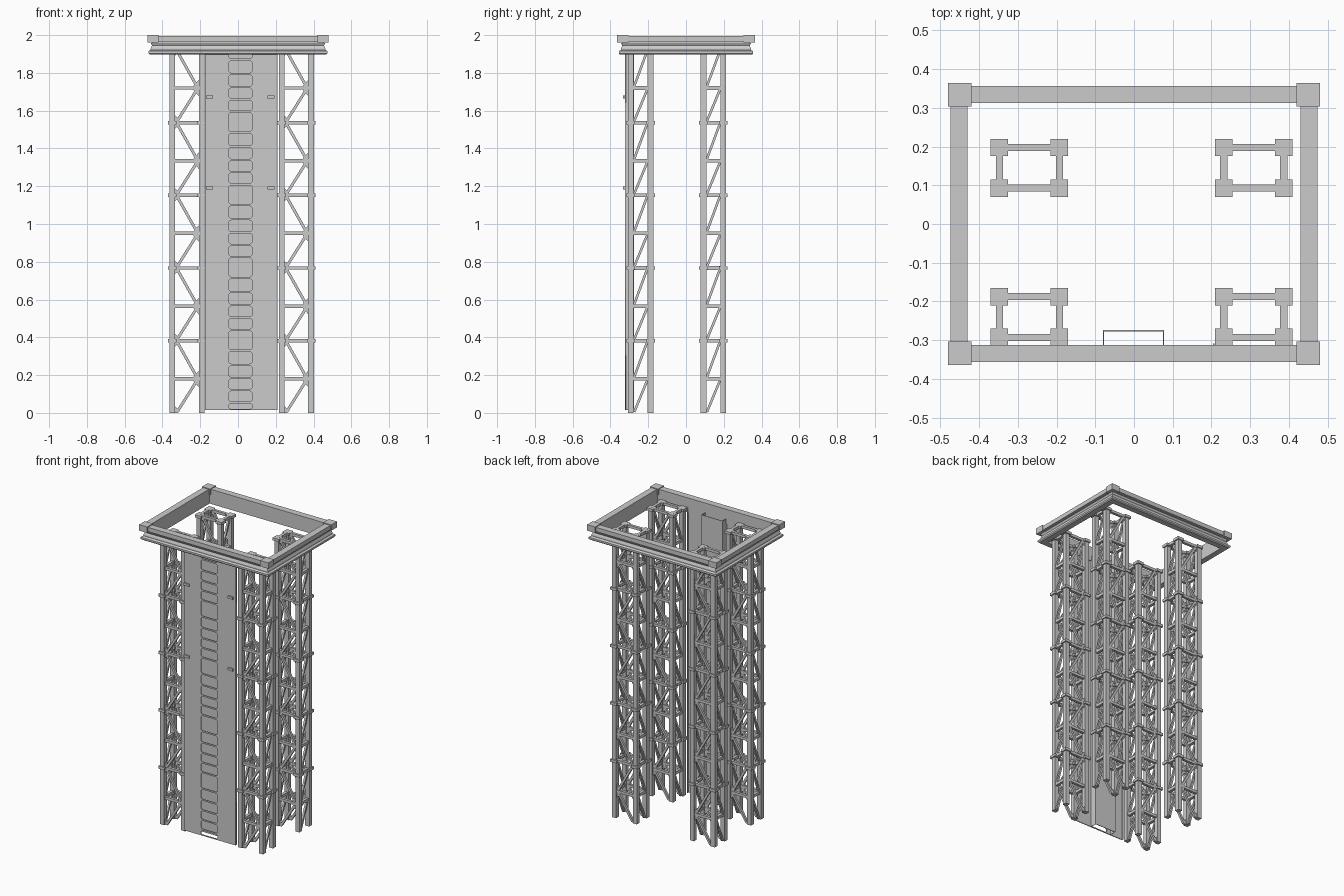
import bpy, bmesh, math
from mathutils import Vector, Matrix

if "Cube" in bpy.data.objects:
    bpy.data.objects.remove(bpy.data.objects["Cube"])

MOD = 0.385          # height of one truss module
HX, HY = 0.0775, 0.0525   # half spacing of the tower posts


def finish(bm, name):
    bmesh.ops.recalc_face_normals(bm, faces=bm.faces)
    me = bpy.data.meshes.new(name)
    bm.to_mesh(me)
    bm.free()
    ob = bpy.data.objects.new(name, me)
    bpy.context.collection.objects.link(ob)
    return ob


def box(bm, lo, hi):
    lo, hi = Vector(lo), Vector(hi)
    m = Matrix.Translation((lo + hi) / 2) @ Matrix.Diagonal((*(hi - lo), 1))
    bmesh.ops.create_cube(bm, size=1, matrix=m)


def bar(bm, a, b, w):
    # square bar between two points
    a, b = Vector(a), Vector(b)
    d = b - a
    side = Vector((0, 1, 0)) if abs(d.x) > abs(d.y) else Vector((1, 0, 0))
    z = d.normalized()
    m = Matrix((side, z.cross(side), z)).transposed().to_4x4()
    bmesh.ops.create_cube(bm, size=1, matrix=Matrix.Translation((a + b) / 2) @ m
                          @ Matrix.Diagonal((w, w, d.length, 1)))


def prism(bm, pts, offset):
    f = bm.faces.new([bm.verts.new(p) for p in pts])
    r = bmesh.ops.extrude_face_region(bm, geom=[f])
    bmesh.ops.translate(bm, vec=offset,
                        verts=[v for v in r["geom"] if isinstance(v, bmesh.types.BMVert)])
    bm.faces.new([bm.verts.new(p) for p in pts])
    bm.faces.remove(f) if f.is_valid else None


def build_tower(name):
    bm = bmesh.new()
    # corner posts and joint collars
    for sx in (-1, 1):
        for sy in (-1, 1):
            x, y = sx * HX, sy * HY
            box(bm, (x - .015, y - .015, 0), (x + .015, y + .015, 5 * MOD))
            for k in range(1, 6):
                z = k * MOD
                box(bm, (x - .0225, y - .0225, z - .012), (x + .0225, y + .0225, z + .006))
    for k in range(5):
        z0, zm, z1 = k * MOD, k * MOD + .18, (k + 1) * MOD
        # horizontal rails
        for z in (zm, z1 - .003):
            for s in (-1, 1):
                bar(bm, (-HX, s * HY, z), (HX, s * HY, z), .018)
                bar(bm, (s * HX, -HY, z), (s * HX, HY, z), .019)
        # diagonals: K bracing front and back, parallel slants on the sides
        for s in (-1, 1):
            y, x = s * HY, s * HX
            bar(bm, (-.052, y, z0 + .005), (.052, y, zm - .01), .015)
            bar(bm, (.052, y, zm + .01), (-.052, y, z1 - .01), .015)
            bar(bm, (x, -.034, z0 + .005), (x, .034, zm - .01), .013)
            bar(bm, (x, -.034, zm + .01), (x, .034, z1 - .01), .013)
            # gussets at the bracing nodes
            prism(bm, [(.064, y - .006, zm - .045), (.064, y - .006, zm + .045),
                       (.035, y - .006, zm + .012), (.035, y - .006, zm - .012)], (0, .012, 0))
            prism(bm, [(-.064, y - .006, z1 - .035), (-.064, y - .006, z1),
                       (-.035, y - .006, z1 - .008)], (0, .012, 0))
            prism(bm, [(-.064, y - .006, z0), (-.064, y - .006, z0 + .035),
                       (-.04, y - .006, z0 + .012), (-.05, y - .006, z0)], (0, .012, 0))
    return finish(bm, name)


# four lattice towers sharing one mesh
tower = build_tower("front_left_tower")
tower.location = (-.27, -.24, 0)
for name, x, y in (("front_right_tower", .309, -.24), ("back_left_tower", -.27, .145),
                   ("back_right_tower", .309, .145)):
    t = tower.copy()
    t.name = name
    t.location = (x, y, 0)
    bpy.context.collection.objects.link(t)

# moulded top frame: profile (inset, z) swept round a rectangle
profile = [(.05, 1.897), (.012, 1.897), (.006, 1.903), (.006, 1.915), (.018, 1.922),
           (.018, 1.93), (.025, 1.945), (.018, 1.958), (.025, 1.958), (.025, 1.966),
           (.006, 1.966), (.006, 1.995), (.05, 1.995)]
bm = bmesh.new()
rings = []
for sx, sy in ((-1, -1), (1, -1), (1, 1), (-1, 1)):
    rings.append([bm.verts.new((sx * (.48 - d), sy * (.362 - d), z)) for d, z in profile])
n = len(profile)
for i in range(4):
    a, b = rings[i], rings[(i + 1) % 4]
    for j in range(n):
        bm.faces.new((a[j], b[j], b[(j + 1) % n], a[(j + 1) % n]))
finish(bm, "top_frame")

# square corner caps on the frame
bm = bmesh.new()
for sx in (-1, 1):
    for sy in (-1, 1):
        x, y = sx * .45, sy * .334
        box(bm, (x - .03, y - .03, 1.96), (x + .03, y + .03, 2.0))
finish(bm, "frame_corner_caps")


# front panel with rounded slots, as a filled 2D curve
def loop(cu, x0, z0, x1, z1, r=0):
    pts = []
    for cx, cz, a0 in ((x1 - r, z1 - r, 0), (x0 + r, z1 - r, 90),
                       (x0 + r, z0 + r, 180), (x1 - r, z0 + r, 270)):
        for i in range(4 if r else 1):
            a = math.radians(a0 + 30 * i)
            pts.append((cx + r * math.cos(a), cz + r * math.sin(a)))
    sp = cu.splines.new('POLY')
    sp.points.add(len(pts) - 1)
    for p, (x, z) in zip(sp.points, pts):
        p.co = (x, z, 0, 1)
    sp.use_cyclic_u = True


cu = bpy.data.curves.new("front_panel", 'CURVE')
cu.dimensions = '2D'
cu.fill_mode = 'BOTH'
cu.extrude = .003
loop(cu, -.175, .015, .208, 1.93)
slots = [(-.05, .05), (.06, .115), (.125, .18), (.19, .25), (.26, .325)]
for k in range(6):
    for a, b in slots:
        a, b = max(a + k * MOD, .021), min(b + k * MOD, 1.92)
        if b - a > .015:
            loop(cu, -.049, a, .075, b, min(.014, (b - a) * .4))
panel = bpy.data.objects.new("front_panel", cu)
panel.rotation_euler = (math.pi / 2, 0, 0)
panel.location = (0, -.321, 0)
bpy.context.collection.objects.link(panel)
bpy.context.view_layer.objects.active = panel
panel.select_set(True)
bpy.ops.object.convert(target='MESH')

# panel side returns and the recessed channel behind the slots
bm = bmesh.new()
for x in (-.175, .204):
    box(bm, (x, -.32, .015), (x + .004, -.308, 1.93))
finish(bm, "panel_edges")
bm = bmesh.new()
box(bm, (-.08, -.277, .015), (.078, -.274, 1.93))
for x in (-.08, .075):
    box(bm, (x, -.318, .015), (x + .003, -.274, 1.93))
finish(bm, "slot_channel")

# small clips on the panel
bm = bmesh.new()
for x in (-.151, .175):
    for z in (1.19, 1.672):
        box(bm, (x - .019, -.333, z - .008), (x + .019, -.32, z + .008))
finish(bm, "panel_clips")
